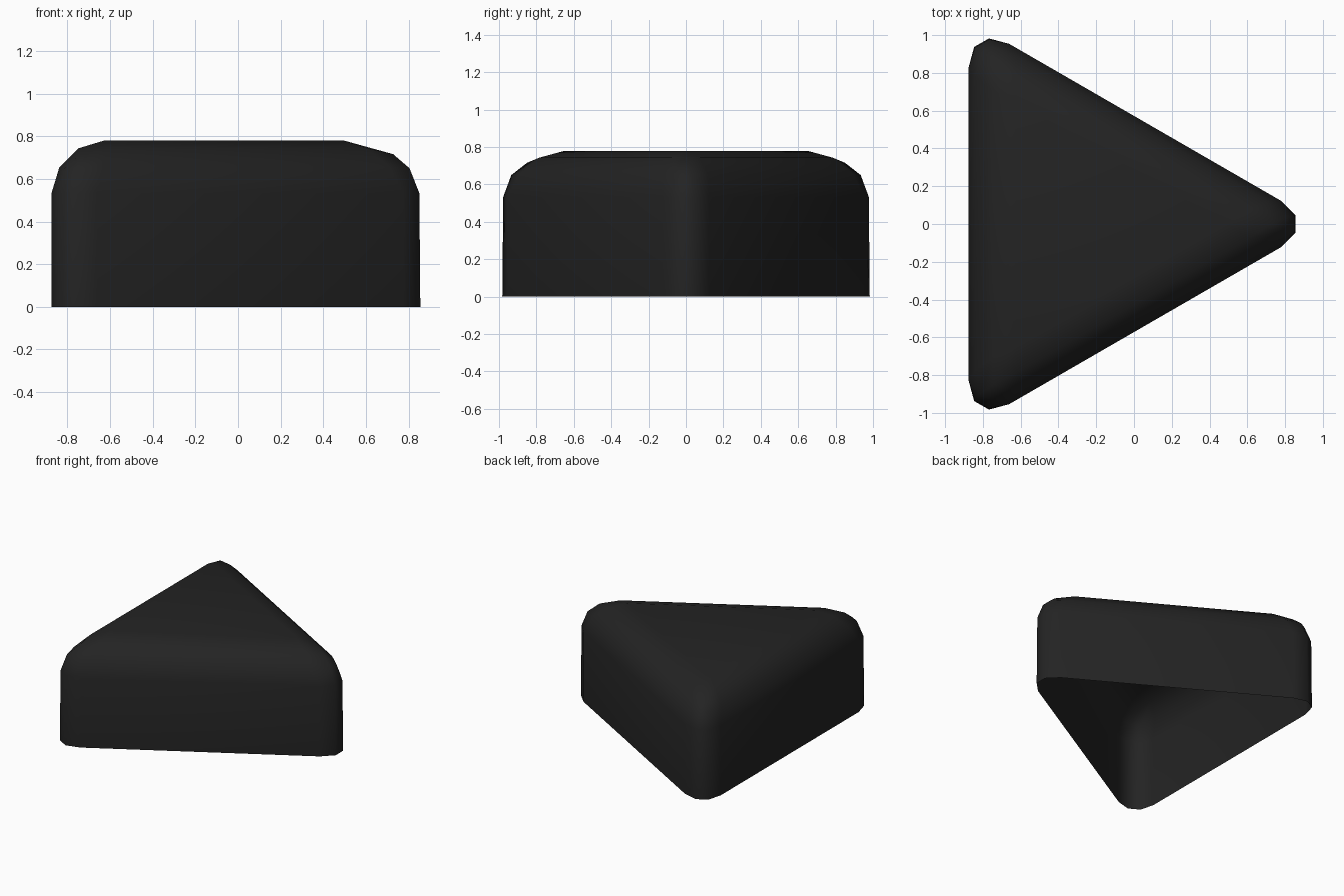
import bpy, bmesh, math

if "Cube" in bpy.data.objects:
    bpy.data.objects.remove(bpy.data.objects["Cube"])

IN_R, HEIGHT, BEVEL = 0.622, 0.78, 0.247
CX = -0.253  # centre of the triangle, so the bounds are centred on x = 0

# Open-bottomed triangular shell with its tip towards +x
bm = bmesh.new()
low, top = [], []
for i in range(3):
    a = i * 2 * math.pi / 3
    x, y = CX + 2 * IN_R * math.cos(a), 2 * IN_R * math.sin(a)
    low.append(bm.verts.new((x, y, 0)))
    top.append(bm.verts.new((x, y, HEIGHT)))
bm.faces.new(top)
for i in range(3):
    j = (i + 1) % 3
    bm.faces.new((low[i], low[j], top[j], top[i]))

# Round the top rim and the upright corners; the bottom rim stays sharp
edges = [e for e in bm.edges if not e.is_boundary]
bmesh.ops.bevel(bm, geom=edges, offset=BEVEL, offset_type='OFFSET',
                segments=3, profile=0.5, affect='EDGES', clamp_overlap=False)
bmesh.ops.recalc_face_normals(bm, faces=bm.faces)
top_face = max(bm.faces, key=lambda f: f.calc_center_median().z)
if top_face.normal.z < 0:
    bmesh.ops.reverse_faces(bm, faces=bm.faces)
for f in bm.faces:
    f.smooth = True

mesh = bpy.data.meshes.new("triangular_key_cap")
bm.to_mesh(mesh)
bm.free()
shell = bpy.data.objects.new("triangular_key_cap", mesh)
bpy.context.collection.objects.link(shell)

# Near-black plastic
mat = bpy.data.materials.new("near black")
mat.diffuse_color = (0.017, 0.017, 0.017, 1)
mat.use_nodes = True
mat.node_tree.nodes["Principled BSDF"].inputs["Base Color"].default_value = mat.diffuse_color
mesh.materials.append(mat)
